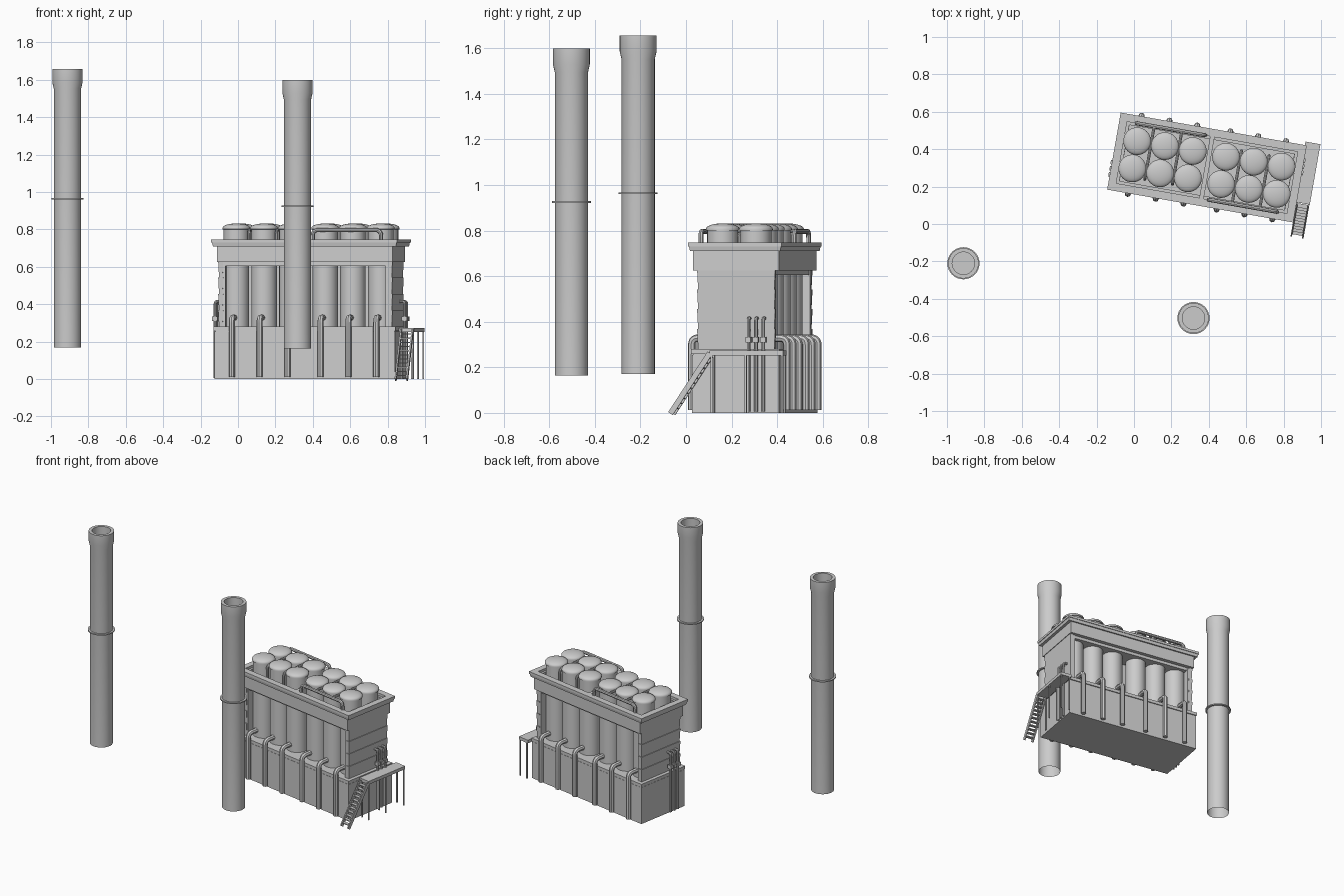
import bpy, bmesh, math
from mathutils import Matrix, Vector

cube = bpy.data.objects.get("Cube")
if cube:
    bpy.data.objects.remove(cube, do_unlink=True)

grey = bpy.data.materials.new("concrete_grey")
grey.use_nodes = True
grey.diffuse_color = (0.6, 0.6, 0.6, 1)
grey.node_tree.nodes["Principled BSDF"].inputs["Base Color"].default_value = grey.diffuse_color

# The plant building stands turned; its parts are laid out in local axes
PLANT = Matrix.Translation((0.39, 0.302, 0)) @ Matrix.Rotation(math.radians(-10), 4, 'Z')
TURN = Matrix.Rotation(math.pi, 4, 'Z')


def finish(name, mesh, matrix, smooth=False):
    mesh.transform(matrix)
    mesh.materials.clear()
    mesh.materials.append(grey)
    obj = bpy.data.objects.new(name, mesh)
    bpy.context.collection.objects.link(obj)
    if smooth:
        bpy.ops.object.select_all(action='DESELECT')
        obj.select_set(True)
        bpy.context.view_layer.objects.active = obj
        bpy.ops.object.shade_smooth_by_angle(angle=math.radians(35))
    return obj


def box(name, x, y, z, matrix=PLANT, flare=0.0):
    """Box between three (low, high) ranges; flare widens its top."""
    bm = bmesh.new()
    bmesh.ops.create_cube(bm, size=1)
    for v in bm.verts:
        grow = flare if v.co.z > 0 else 0
        sx, sy = math.copysign(1, v.co.x), math.copysign(1, v.co.y)
        v.co = (x[sx > 0] + sx * grow, y[sy > 0] + sy * grow, z[v.co.z > 0])
    mesh = bpy.data.meshes.new(name)
    bm.to_mesh(mesh)
    bm.free()
    return finish(name, mesh, matrix)


def lathe(name, profile, matrix, steps=32):
    """Revolve (radius, height) points around z."""
    bm = bmesh.new()
    verts = [bm.verts.new((r, 0, z)) for r, z in profile]
    edges = [bm.edges.new(pair) for pair in zip(verts, verts[1:])]
    bmesh.ops.spin(bm, geom=verts + edges, cent=(0, 0, 0), axis=(0, 0, 1),
                   angle=math.tau, steps=steps)
    bmesh.ops.remove_doubles(bm, verts=bm.verts, dist=0.0001)
    bmesh.ops.recalc_face_normals(bm, faces=bm.faces)
    mesh = bpy.data.meshes.new(name)
    bm.to_mesh(mesh)
    bm.free()
    return finish(name, mesh, matrix, True)


def pipe(name, points, radius, bend=0.03, matrix=PLANT):
    """Round pipe along a path with filleted corners."""
    pts = [Vector(p) for p in points]
    path = [pts[0]]
    for a, b, c in zip(pts, pts[1:], pts[2:]):
        start = b + (a - b).normalized() * bend
        end = b + (c - b).normalized() * bend
        for i in range(6):
            t = i / 5
            path.append(start * (1 - t) ** 2 + b * 2 * t * (1 - t) + end * t ** 2)
    path.append(pts[-1])
    curve = bpy.data.curves.new(name, 'CURVE')
    curve.dimensions = '3D'
    curve.bevel_depth = radius
    curve.bevel_resolution = 2
    curve.use_fill_caps = True
    spline = curve.splines.new('POLY')
    spline.points.add(len(path) - 1)
    for point, co in zip(spline.points, path):
        point.co = (*co, 1)
    temp = bpy.data.objects.new(name, curve)
    bpy.context.collection.objects.link(temp)
    bpy.context.view_layer.update()
    graph = bpy.context.evaluated_depsgraph_get()
    mesh = bpy.data.meshes.new_from_object(temp.evaluated_get(graph))
    bpy.data.objects.remove(temp, do_unlink=True)
    return finish(name, mesh, matrix, True)


def ring(name, hx, hy, wall, z, flare=0.0):
    """Rectangular frame made of four walls around the building."""
    for s in (-1, 1):
        ends = sorted((s * hx, s * (hx - wall)))
        sides = sorted((s * hy, s * (hy - wall)))
        box(name + "_end", ends, (-hy, hy), z, flare=flare)
        box(name + "_side", (-hx, hx), sides, z, flare=flare)


# Two free-standing chimneys, open below, with flared mouths and a collar
for x, y, low, high, collar in ((-0.912, -0.21, 0.17, 1.657, 0.964),
                                (0.318, -0.503, 0.163, 1.6, 0.925)):
    place = Matrix.Translation((x, y, 0))
    lathe("chimney", [(0.073, low), (0.073, high - 0.105), (0.081, high - 0.07),
                      (0.081, high), (0.06, high), (0.06, high - 0.06), (0, high - 0.06)], place)
    lathe("chimney_collar", [(0.07, collar - 0.004), (0.086, collar - 0.004),
                             (0.086, collar + 0.004), (0.07, collar + 0.004)], place)

# Base block, its cap course, core wall and roof
box("base", (-0.49, 0.49), (-0.194, 0.194), (0, 0.255))
box("base_cap", (-0.493, 0.493), (-0.197, 0.197), (0.258, 0.28))
box("base_joint", (-0.486, 0.486), (-0.19, 0.19), (0.25, 0.26))
box("core_wall", (-0.45, 0.45), (-0.02, 0.02), (0.28, 0.69))
box("lintel", (-0.465, 0.465), (-0.165, 0.165), (0.605, 0.63))
box("roof_deck", (-0.47, 0.47), (-0.185, 0.185), (0.63, 0.69))
ring("roof_band", 0.477, 0.191, 0.03, (0.626, 0.712))
ring("cornice", 0.497, 0.201, 0.045, (0.71, 0.73), flare=0.004)
ring("cornice_lip", 0.505, 0.209, 0.042, (0.73, 0.747))
box("roof_divider", (-0.012, 0.012), (-0.18, 0.18), (0.68, 0.745))

# End walls with slightly leaning cladding boards, and recessed corner posts
for matrix in (PLANT, PLANT @ TURN):
    box("end_wall", (0.435, 0.468), (-0.17, 0.17), (0.28, 0.63), matrix)
    for i in range(4):
        z = 0.28 + i * 0.0875
        box("end_board", (0.45, 0.469), (-0.17, 0.17), (z, z + 0.0875), matrix, flare=0.004)

# Filter columns: two rows of six domed cylinders
COLUMNS = [s * (0.09 + 0.151 * i) for s in (-1, 1) for i in range(3)]
dome = [(0.074 * math.cos(a), 0.808 + 0.024 * math.sin(a))
        for a in (math.pi / 2 * i / 6 for i in range(6))]
for x in COLUMNS:
    for s in (-1, 1):
        place = PLANT @ Matrix.Translation((x, s * 0.074, 0))
        lathe("filter_column", [(0, 0.27), (0.068, 0.27), (0.068, 0.8), (0.074, 0.801)]
              + dome + [(0, 0.832)], place)
        # Feed pipe rising along the base and bending into the column
        pipe("feed_pipe", [(x, s * 0.212, 0.012), (x, s * 0.212, 0.328),
                           (x, s * 0.11, 0.328)], 0.0165)

for matrix in (PLANT, PLANT @ TURN):
    # Three slim service pipes with valves on each end
    for y in (0.06, 0.093, 0.126):
        pipe("service_pipe", [(0.498, y, 0.005), (0.498, y, 0.415), (0.46, y, 0.415)],
             0.008, 0.015, matrix)
        box("valve", (0.484, 0.512), (y - 0.012, y + 0.012), (0.31, 0.334), matrix)
    # Roof header pipe with branches arching between the domes
    pipe("roof_header", [(0.04, -0.168, 0.69), (0.04, -0.168, 0.797),
                         (0.41, -0.168, 0.797), (0.41, -0.168, 0.69)], 0.011, 0.03, matrix)
    for x in (0.166, 0.316):
        pipe("roof_branch", [(x, -0.168, 0.797), (x, 0.12, 0.797), (x, 0.12, 0.69)],
             0.008, 0.03, matrix)
    for x in COLUMNS[3:]:
        pipe("roof_riser", [(x, 0.0, 0.69), (x, 0.0, 0.79), (x, 0.05, 0.79)],
             0.008, 0.02, matrix)

# Platform on posts beside the end wall
box("platform", (0.495, 0.576), (-0.1, 0.228), (0.252, 0.274))
for x in (0.51, 0.57):
    for y in (-0.092, 0.06, 0.222):
        box("platform_post", (x - 0.004, x + 0.004), (y - 0.004, y + 0.004), (0, 0.255))

# Stair: two sloping stringers and treads
RUN, RISE = 0.175, 0.265
slope = Matrix.Translation((0, -0.1, 0.262)) @ Matrix.Rotation(math.atan2(RISE, RUN), 4, 'X')
length = math.hypot(RUN, RISE)
for x in (0.508, 0.57):
    box("stair_stringer", (x - 0.004, x + 0.004), (-length, 0), (-0.012, 0.012), PLANT @ slope)
for i in range(1, 12):
    y, z = -0.1 - RUN * i / 12, 0.262 - RISE * i / 12
    box("stair_tread", (0.508, 0.57), (y - 0.011, y + 0.011), (z - 0.003, z + 0.003))
